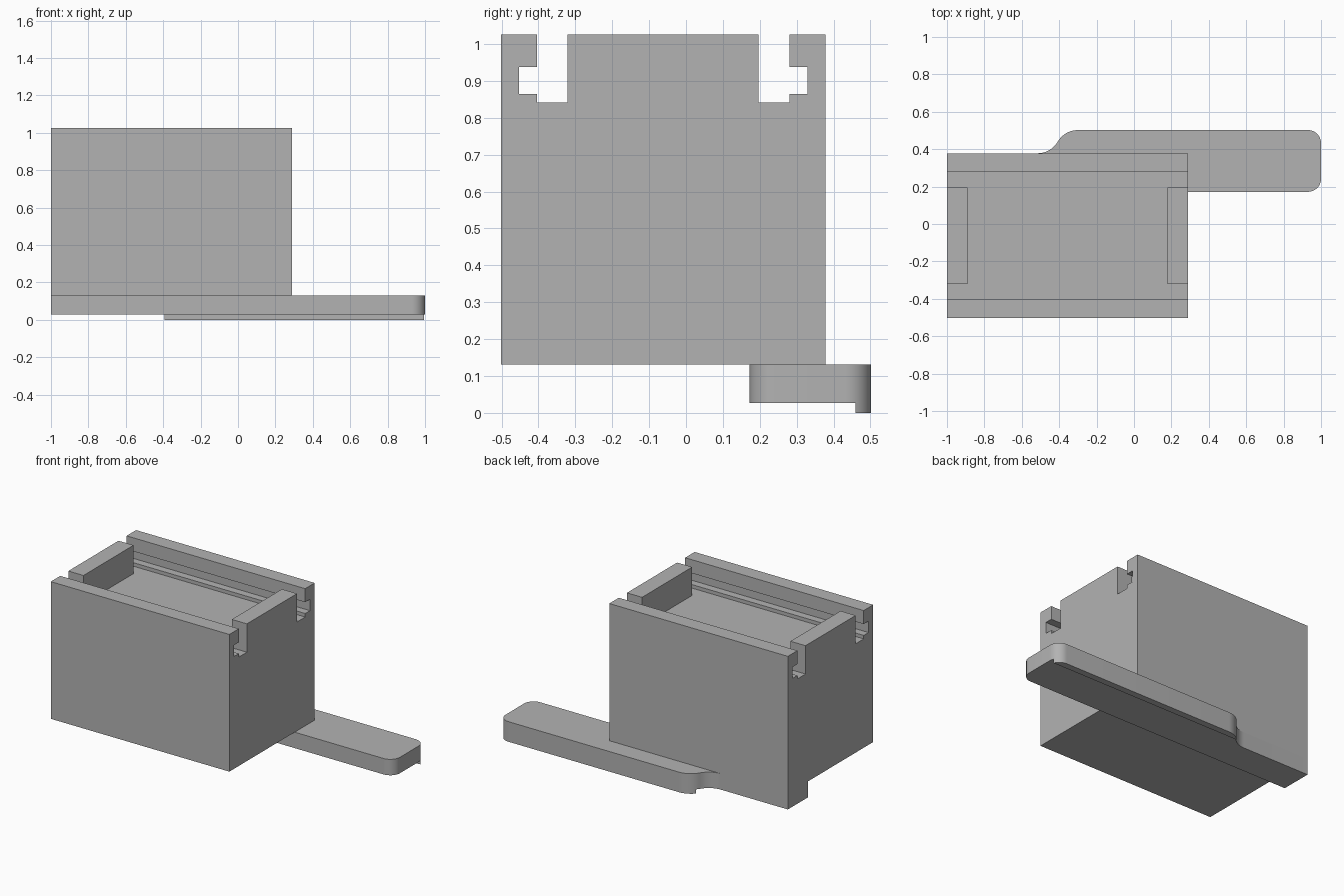
import bpy
import bmesh
from math import sin, cos, radians, sqrt, asin, degrees

cube = bpy.data.objects.get("Cube")
if cube:
    bpy.data.objects.remove(cube, do_unlink=True)

grey = bpy.data.materials.new("plain grey")
grey.use_nodes = True
grey.diffuse_color = (0.45, 0.45, 0.45, 1)
grey.node_tree.nodes["Principled BSDF"].inputs["Base Color"].default_value = grey.diffuse_color


def prism(name, outline, vector, cut_y=None):
    """Extrude a closed 3D outline along a vector; optionally keep only y > cut_y."""
    bm = bmesh.new()
    face = bm.faces.new([bm.verts.new(p) for p in outline])
    ext = bmesh.ops.extrude_face_region(bm, geom=[face], use_keep_orig=True)
    moved = [g for g in ext["geom"] if isinstance(g, bmesh.types.BMVert)]
    bmesh.ops.translate(bm, verts=moved, vec=vector)
    if cut_y is not None:
        bmesh.ops.bisect_plane(bm, geom=bm.verts[:] + bm.edges[:] + bm.faces[:],
                               plane_co=(0, cut_y, 0), plane_no=(0, 1, 0), clear_inner=True)
        bmesh.ops.holes_fill(bm, edges=[e for e in bm.edges if e.is_boundary])
    bmesh.ops.recalc_face_normals(bm, faces=bm.faces)
    mesh = bpy.data.meshes.new(name)
    bm.to_mesh(mesh)
    bm.free()
    mesh.materials.append(grey)
    obj = bpy.data.objects.new(name, mesh)
    bpy.context.collection.objects.link(obj)
    bpy.ops.object.select_all(action="DESELECT")
    obj.select_set(True)
    bpy.context.view_layer.objects.active = obj
    bpy.ops.object.shade_smooth_by_angle(angle=radians(30))
    return obj


def arc(cx, cy, r, start, end, steps=12):
    angles = [radians(start + (end - start) * i / steps) for i in range(steps + 1)]
    return [(cx + r * cos(a), cy + r * sin(a)) for a in angles]


LEFT, RIGHT = -1.0, 0.289          # block ends
FRONT, BACK = -0.502, 0.378        # block faces
BASE, FLOOR, TOP = 0.131, 0.841, 1.026
MID = (FRONT + BACK) / 2

# Block with an undercut rail along each upper edge
half = [(BACK, BASE), (BACK, TOP), (0.28, TOP), (0.28, 0.938),
        (0.329, 0.938), (0.329, 0.864), (0.28, 0.864), (0.28, FLOOR)]
profile = half + [(2 * MID - y, z) for y, z in reversed(half)]
prism("block_body", [(LEFT, y, z) for y, z in profile], (RIGHT - LEFT, 0, 0))

# Upright wall at each end of the tray
for name, x in (("right_end_wall", LEFT), ("left_end_wall", RIGHT - 0.109)):
    corners = [(-0.321, FLOOR), (0.196, FLOOR), (0.196, TOP), (-0.321, TOP)]
    prism(name, [(x, y, z) for y, z in corners], (0.109, 0, 0))

# Base bar with rounded tip and an S-curve shoulder
BAR_FRONT, BAR_BACK, BAR_LOW = 0.172, 0.502, 0.027
r_tip = 0.07
x0, x1 = -0.516, -0.3
rise = BAR_BACK - BACK
r_s = ((x1 - x0) ** 2 + rise ** 2) / (4 * rise)
sweep = degrees(asin((x1 - x0) / 2 / r_s))
outline = [(LEFT, BAR_FRONT)]
outline += arc(1 - r_tip, BAR_FRONT + r_tip, r_tip, -90, 0)
outline += arc(1 - r_tip, BAR_BACK - r_tip, r_tip, 0, 90)
outline += arc(x1, BAR_BACK - r_s, r_s, 90, 90 + sweep)
outline += arc(x0, BACK + r_s, r_s, sweep - 90, -90)[1:]
outline += [(LEFT, BACK)]
prism("base_bar", [(x, y, BAR_LOW) for x, y in outline], (0, 0, BASE - BAR_LOW))

# Thin lip under the bar's back edge
prism("bar_lip", [(x, y, 0) for x, y in outline], (0, 0, BAR_LOW), cut_y=0.459)
